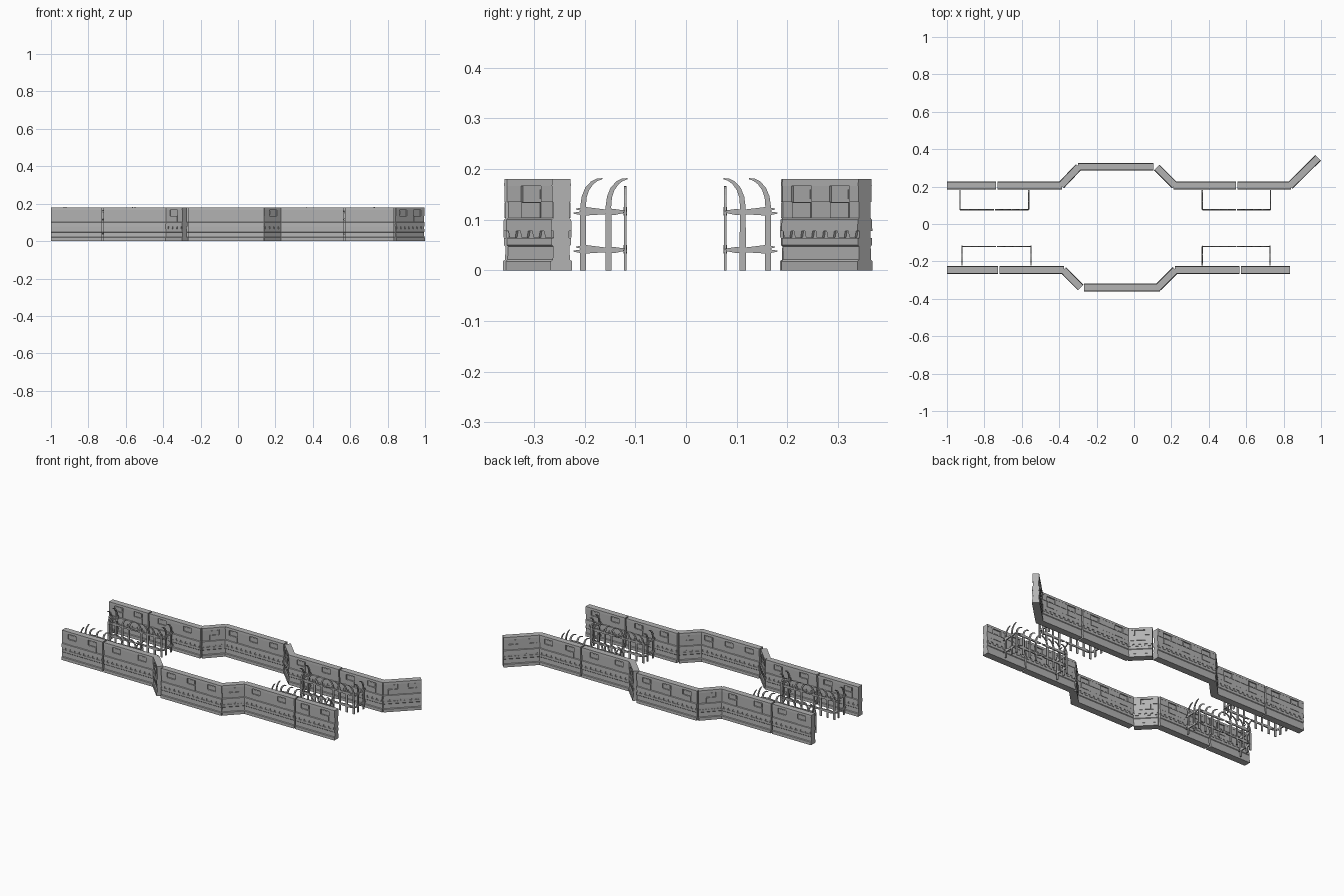
import bpy, bmesh, math
from mathutils import Matrix, Vector

if "Cube" in bpy.data.objects:
    bpy.data.objects.remove(bpy.data.objects["Cube"])

grey = bpy.data.materials.new("concrete_grey")
grey.diffuse_color = (0.45, 0.45, 0.45, 1)
grey.use_nodes = True
grey.node_tree.nodes["Principled BSDF"].inputs["Base Color"].default_value = grey.diffuse_color


def frame(a, b):
    """Matrix with local x running from a to b on the ground, and the run length."""
    d = Vector((b[0] - a[0], b[1] - a[1]))
    rot = Matrix.Rotation(math.atan2(d.y, d.x), 4, 'Z')
    return Matrix.Translation((a[0], a[1], 0)) @ rot, d.length


def finish(bm, name, mat):
    bmesh.ops.recalc_face_normals(bm, faces=bm.faces)
    me = bpy.data.meshes.new(name)
    bm.to_mesh(me)
    bm.free()
    me.materials.append(grey)
    ob = bpy.data.objects.new(name, me)
    ob.matrix_world = mat
    bpy.context.collection.objects.link(ob)


def prism(bm, outline, vec):
    """Extrude a closed outline of 3D points along vec."""
    v0 = [bm.verts.new(p) for p in outline]
    v1 = [bm.verts.new(Vector(p) + Vector(vec)) for p in outline]
    n = len(v0)
    bm.faces.new(v0)
    bm.faces.new(v1[::-1])
    for i in range(n):
        j = (i + 1) % n
        bm.faces.new((v0[i], v0[j], v1[j], v1[i]))


def block(bm, x0, x1, z0, z1, y0, y1, taper=0.0):
    """Box whose lower edge may be narrowed by taper."""
    prism(bm, [(x0 + taper, y0, z0), (x1 - taper, y0, z0), (x1, y0, z1), (x0, y0, z1)],
          (0, y1 - y0, 0))


# stepped cross-section: (half thickness, height)
PROFILE = [(.021, 0), (.021, .018), (.017, .021), (.016, .047), (.019, .05), (.019, .064),
           (.015, .064), (.015, .078), (.0205, .078), (.0195, .1), (.016, .103), (.016, .135),
           (.012, .135), (.012, .166), (.019, .166), (.018, .18)]


def wall(name, a, b):
    mat, length = frame(a, b)
    bm = bmesh.new()
    outline = [(0, w, z) for w, z in PROFILE] + [(0, -w, z) for w, z in reversed(PROFILE)]
    prism(bm, outline, (length, 0, 0))
    teeth = max(3, round(length / .032))
    bays = max(1, round(length / .14))
    pitch = length / bays
    for s in (1, -1):
        # hanging teeth
        for i in range(teeth):
            c = (i + .5) * length / teeth
            block(bm, c - .011, c + .011, .065, .0785, s * .0145, s * .0203, .003)
        # window recesses between upper blocks, raised panel below each
        edges = [0]
        for i in range(bays):
            c = (i + .5) * pitch
            edges += [c - .028, c + .028]
            block(bm, c - .026, c + .026, .103, .134, s * .0155, s * .0185)
            block(bm, c - .02, c + .02, .141, .16, s * .0115, s * .0135)
        edges.append(length)
        for x0, x1 in zip(edges[::2], edges[1::2]):
            block(bm, x0, x1, .135, .167, s * .0115, s * .0182)
    finish(bm, name, mat)


NY, NM, SY, SM = .206, .306, -.246, -.34
north = [((-1, NY), (-.737, NY)), ((-.729, NY), (-.385, NY)), ((-.39, NY), (-.295, NM)),
         ((-.30, NM), (.105, NM)), ((.122, .302), (.218, NY)), ((.21, NY), (.545, NY)),
         ((.553, NY), (.84, NY)), ((.832, NY - .003), (.984, .353))]
south = [((-1, SY), (-.727, SY)), ((-.719, SY), (-.375, SY)), ((-.378, SY), (-.285, SM)),
         ((-.267, SM), (.14, SM)), ((.128, SM), (.222, SY)), ((.22, SY), (.563, SY)),
         ((.571, SY), (.835, SY))]
for label, runs in (("north", north), ("south", south)):
    for i, (a, b) in enumerate(runs):
        wall(f"{label}_wall_{i + 1}", a, b)

# hooked bar: (forward offset, height, half width)
HOOK = [(0, 0, .006), (0, .07, .006), (0, .125, .0055), (.002, .143, .005), (.008, .159, .0045),
        (.018, .171, .0035), (.028, .177, .0025), (.038, .179, .001)]
THICK = .005


def hook_post(bm, x, direction, top):
    """Flat bar that rises and bends over along the run."""
    pts = [Vector((p[0], 0, p[1] * top / .182)) for p in HOOK]
    left, right = [], []
    for i, p in enumerate(pts):
        t = (pts[min(i + 1, len(pts) - 1)] - pts[max(i - 1, 0)]).normalized()
        n = Vector((t.z, 0, -t.x)) * HOOK[i][2]
        for side, q in ((left, p - n), (right, p + n)):
            side.append((x + direction * q.x, -THICK / 2, max(q.z, 0)))
    prism(bm, left + right[::-1], (0, THICK, 0))


def rail(bm, x0, x1, z, rise):
    """Slim bar with tapered ends, slightly inclined."""
    m0, m1 = x0 + (x1 - x0) * .2, x0 + (x1 - x0) * .8
    low = [(x0, z), (m0, z - .004), (m1, z + rise - .004), (x1, z + rise)]
    high = [(x1, z + rise + .002), (m1, z + rise + .005), (m0, z + .005), (x0, z + .002)]
    prism(bm, [(x, -.0035, h) for x, h in low + high], (0, .007, 0))


def railing(name, a, b, posts, top):
    mat, length = frame(a, b)
    bm = bmesh.new()
    for x in posts:
        hook_post(bm, x, 1, top)
    for z in (.037, .112):
        rail(bm, 0, length, z, .004)
        rail(bm, length * .05, length * .97, z + .008, -.007)
    finish(bm, name, mat)


# four three-sided enclosures against the walls
for label, x0, x1, wall_y, front_y in (
        ("north_left", -.93, -.563, .181, .077), ("north_right", .365, .73, .181, .077),
        ("south_left", -.92, -.551, -.222, -.12), ("south_right", .365, .727, -.222, -.12)):
    mid = (x0 + x1) / 2
    for side, x in (("west", x0), ("east", x1)):
        railing(f"{label}_{side}_side_railing", (x, wall_y), (x, front_y), (.019, .069), .184)
        gap = -.003 if side == "west" else .003
        railing(f"{label}_{side}_front_railing", (x, front_y), (mid + gap, front_y),
                (.006, .052, .098, .142), .168)
